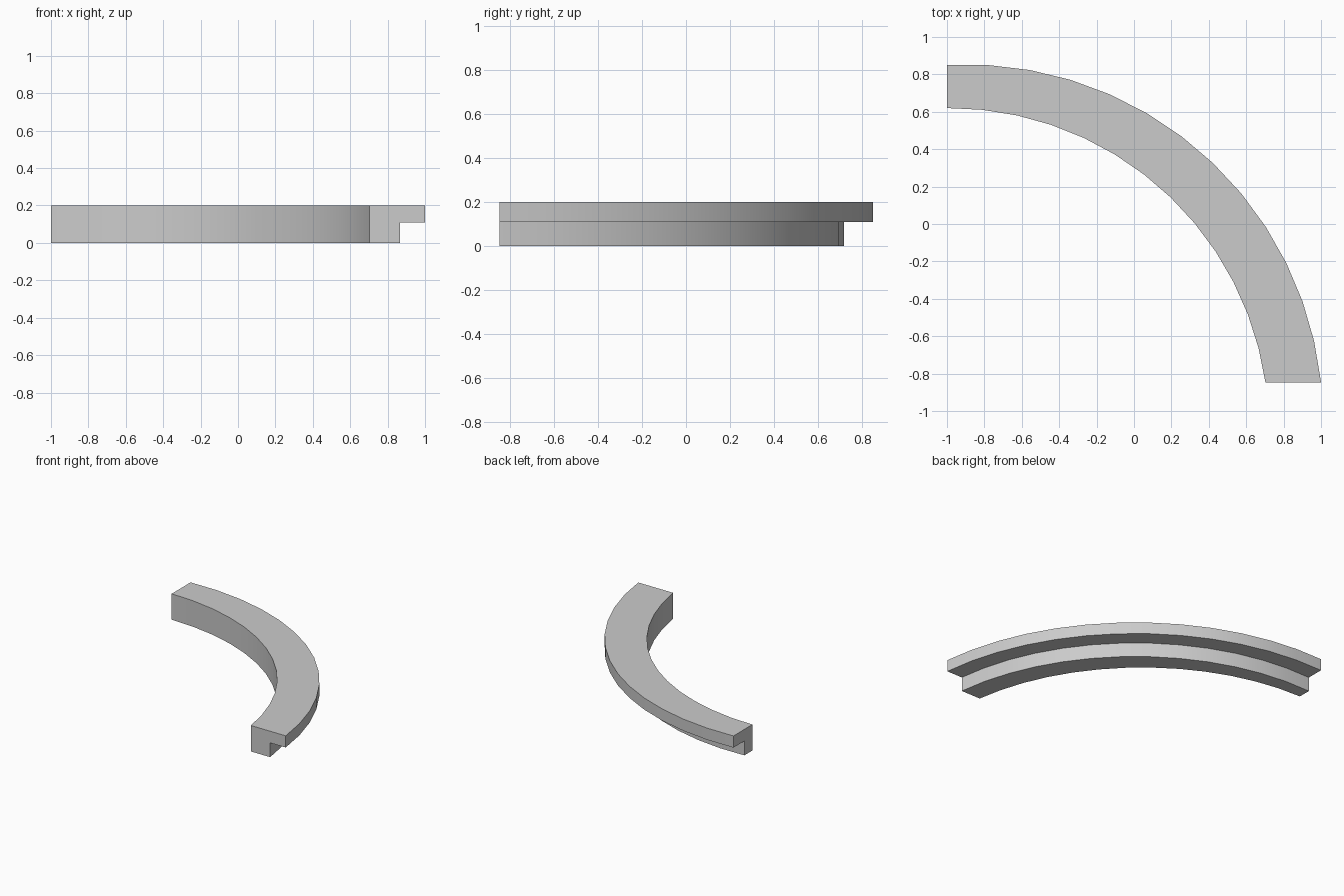
import bpy, bmesh, math

if "Cube" in bpy.data.objects:
    bpy.data.objects.remove(bpy.data.objects["Cube"], do_unlink=True)

SEGMENTS = 13
END_X, END_Y = -1.0, -0.847      # flat cut planes of the two ends
HEIGHT, LEDGE = 0.2, 0.11


def arc(cx, cy, radius):
    """Points of a circular arc running from the x cut to the y cut."""
    start = math.acos((END_X - cx) / radius)
    end = math.asin((END_Y - cy) / radius)
    angles = [start + (end - start) * i / SEGMENTS for i in range(SEGMENTS + 1)]
    return [(cx + radius * math.cos(a), cy + radius * math.sin(a)) for a in angles]


inner = arc(-0.99, -1.09, 1.71)
step = arc(-0.893, -1.051, 1.772)
outer = arc(-0.893, -1.051, 1.904)

# stepped cross-section: which arc each corner follows, and its height
section = [(inner, 0), (step, 0), (step, LEDGE),
           (outer, LEDGE), (outer, HEIGHT), (inner, HEIGHT)]

# loft the section along the arcs and cap both ends
bm = bmesh.new()
rings = [[bm.verts.new((*path[i], z)) for path, z in section]
         for i in range(SEGMENTS + 1)]
for a, b in zip(rings, rings[1:]):
    for k in range(len(section)):
        n = (k + 1) % len(section)
        bm.faces.new((a[k], a[n], b[n], b[k]))
bm.faces.new(rings[0])
bm.faces.new(rings[-1])
bmesh.ops.recalc_face_normals(bm, faces=bm.faces[:])
mesh = bpy.data.meshes.new("curved_rim")
bm.to_mesh(mesh)
bm.free()

rim = bpy.data.objects.new("curved_rim", mesh)
bpy.context.collection.objects.link(rim)

# plain grey material
grey = bpy.data.materials.new("light_grey")
grey.use_nodes = True
colour = (0.6, 0.6, 0.6, 1)
grey.diffuse_color = colour
grey.node_tree.nodes["Principled BSDF"].inputs["Base Color"].default_value = colour
mesh.materials.append(grey)

# smooth curved walls, sharp corners
bpy.ops.object.select_all(action="DESELECT")
rim.select_set(True)
bpy.context.view_layer.objects.active = rim
bpy.ops.object.shade_smooth_by_angle(angle=math.radians(30))
